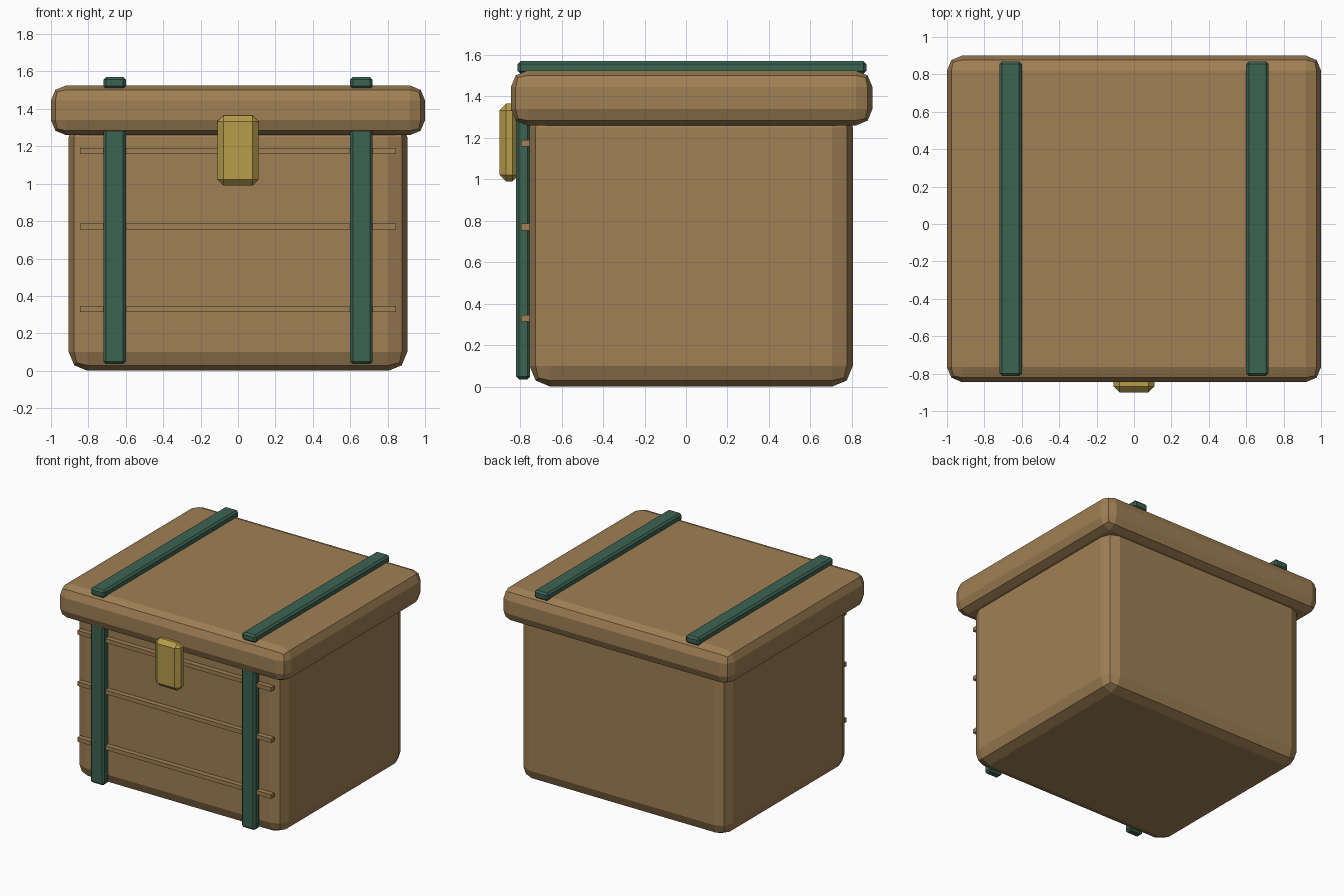
import bpy

default = bpy.data.objects.get("Cube")
if default:
    bpy.data.objects.remove(default, do_unlink=True)


def material(name, colour):
    mat = bpy.data.materials.new(name)
    mat.use_nodes = True
    mat.diffuse_color = (*colour, 1)
    mat.node_tree.nodes["Principled BSDF"].inputs["Base Color"].default_value = (*colour, 1)
    return mat


wood = material("brown wood", (0.35, 0.215, 0.09))
strap = material("dark green strap", (0.045, 0.125, 0.085))
brass = material("dull brass", (0.47, 0.335, 0.07))


def box(name, low, high, mat, bevel=0, segments=1):
    """Box spanning two opposite corners, with optional rounded edges."""
    bpy.ops.mesh.primitive_cube_add(size=1, location=[(a + b) / 2 for a, b in zip(low, high)])
    obj = bpy.context.object
    obj.name = obj.data.name = name
    obj.scale = [b - a for a, b in zip(low, high)]
    bpy.ops.object.transform_apply(location=False, rotation=False, scale=True)
    obj.data.materials.append(mat)
    if bevel:
        mod = obj.modifiers.new("Rounded edges", "BEVEL")
        mod.width = bevel
        mod.segments = segments
    return obj


# Chest body and overhanging lid
box("chest_body", (-0.905, -0.755, 0), (0.905, 0.805, 1.35), wood, 0.1, 2)
box("lid", (-1, -0.845, 1.26), (1, 0.9, 1.525), wood, 0.08, 2)

# Thin slats across the front
for name, z in (("lower", 0.33), ("middle", 0.77), ("upper", 1.175)):
    box(name + "_slat", (-0.845, -0.795, z - 0.016), (0.845, -0.755, z + 0.016), wood)

# Straps down the front and over the lid
for side, x in (("left", 0.66), ("right", -0.66)):
    box(side + "_front_strap", (x - 0.06, -0.82, 0.035), (x + 0.06, -0.752, 1.31), strap, 0.014)
    box(side + "_lid_strap", (x - 0.06, -0.812, 1.508), (x + 0.06, 0.87, 1.57), strap, 0.014)

# Latch
box("latch", (-0.11, -0.9, 0.99), (0.11, -0.805, 1.365), brass, 0.032)
